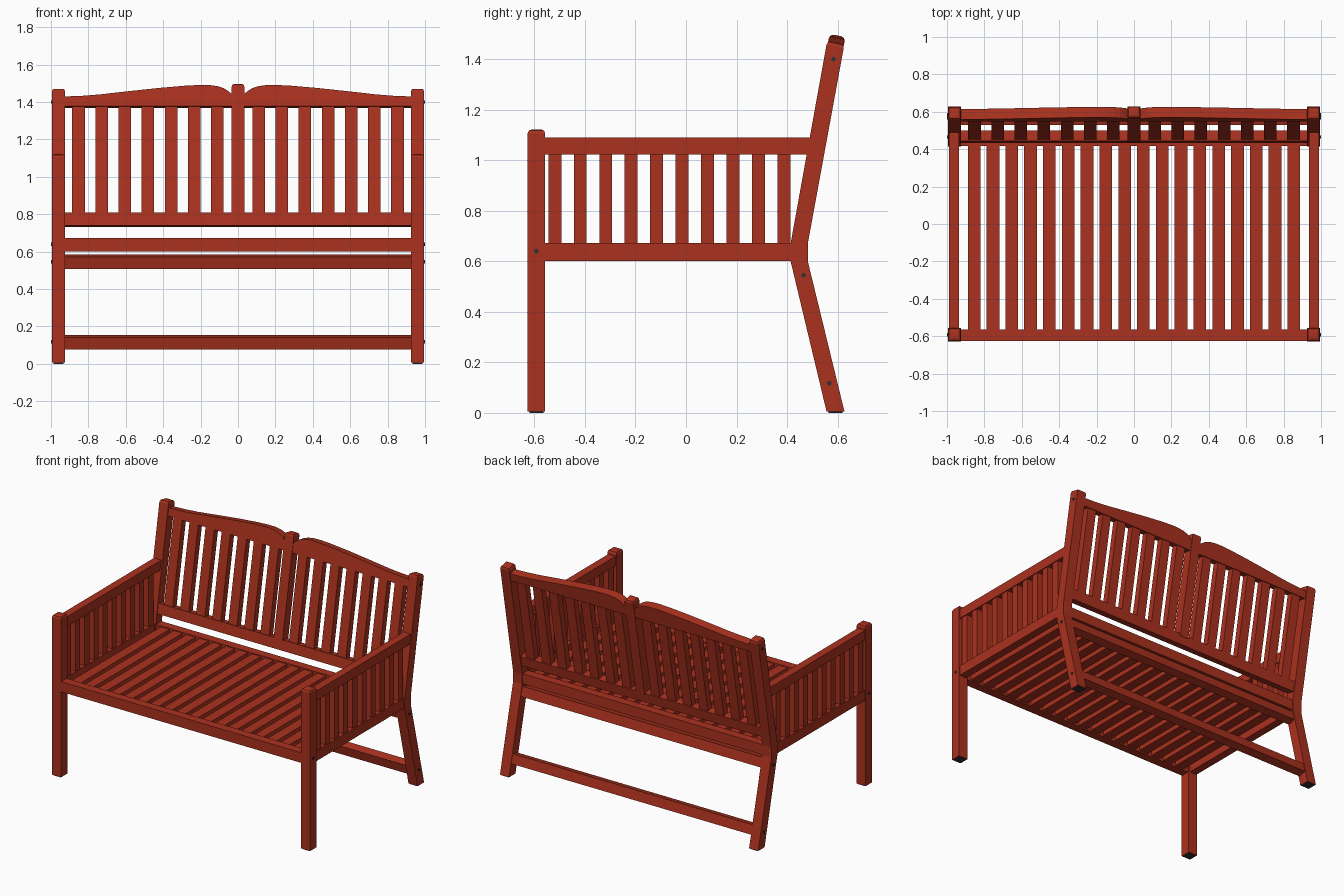
import bpy, bmesh, math
from mathutils import Matrix, Vector

if "Cube" in bpy.data.objects:
    bpy.data.objects.remove(bpy.data.objects["Cube"])


def material(name, col):
    m = bpy.data.materials.new(name)
    m.diffuse_color = (*col, 1)
    m.use_nodes = True
    m.node_tree.nodes["Principled BSDF"].inputs["Base Color"].default_value = m.diffuse_color
    return m


WOOD = material("red stained wood", (0.40, 0.031, 0.013))
DARK = material("dark metal", (0.03, 0.03, 0.035))
BACK = -math.atan(0.184)    # lean of the backrest
LOW = math.atan(0.244)      # splay of the lower rear legs


def back_y(z):
    # centre line of the bent rear leg
    if z > 0.67:
        return 0.448 + 0.184 * (z - 0.67)
    return 0.448 + 0.244 * max(0, 0.60 - z)


def finish(name, bm, mat=WOOD):
    bmesh.ops.recalc_face_normals(bm, faces=bm.faces)
    me = bpy.data.meshes.new(name)
    bm.to_mesh(me)
    bm.free()
    me.materials.append(mat)
    ob = bpy.data.objects.new(name, me)
    bpy.context.collection.objects.link(ob)
    return ob


def round_top(bm, width=0.017):
    top = max(bm.faces, key=lambda f: f.calc_center_median().z)
    bmesh.ops.bevel(bm, geom=list(top.edges), offset=width, segments=2,
                    profile=0.5, affect='EDGES')


def box(name, c, size, tilt=0, mat=WOOD, rounded=False):
    bm = bmesh.new()
    bmesh.ops.create_cube(bm, size=1, matrix=Matrix.Diagonal((*size, 1)))
    if rounded:
        round_top(bm)
    bm.transform(Matrix.Translation(c) @ Matrix.Rotation(tilt, 4, 'X'))
    return finish(name, bm, mat)


def prism(name, pts, offset, rounded=False):
    # extrude a flat outline along an offset vector
    bm = bmesh.new()
    f = bm.faces.new([bm.verts.new(p) for p in pts])
    r = bmesh.ops.extrude_face_region(bm, geom=[f])
    bmesh.ops.translate(bm, vec=offset,
                        verts=[v for v in r["geom"] if isinstance(v, bmesh.types.BMVert)])
    if rounded:
        round_top(bm)
    return finish(name, bm)


def bolt(x, y, z):
    bm = bmesh.new()
    bmesh.ops.create_cone(bm, cap_ends=True, segments=12, radius1=0.009, radius2=0.009, depth=0.02,
                          matrix=Matrix.Translation((x, y, z)) @ Matrix.Rotation(math.pi / 2, 4, 'Y'))
    finish("bolt", bm, DARK)


rear_profile = [(0.556, 0.006), (0.627, 0.006), (0.482, 0.60), (0.482, 0.67),
                (0.627, 1.460), (0.559, 1.474), (0.414, 0.67), (0.414, 0.60)]

for s in (-1, 1):
    # legs and feet
    box("front_leg", (s * 0.96, -0.592, 0.564), (0.07, 0.07, 1.116), rounded=True)
    prism("rear_leg", [(s * 0.96 - 0.035, y, z) for y, z in rear_profile], (0.07, 0, 0), True)
    box("front_foot_pad", (s * 0.96, -0.592, 0.005), (0.055, 0.055, 0.010), mat=DARK)
    box("rear_foot_pad", (s * 0.96, 0.592, 0.005), (0.055, 0.055, 0.010), mat=DARK)
    # arm side panel
    box("armrest", (s * 0.9625, -0.025, 1.057), (0.055, 1.08, 0.067))
    box("side_seat_rail", (s * 0.9625, -0.07, 0.637), (0.055, 1.0, 0.07))
    for i in range(10):
        box("side_slat", (s * 0.9625, -0.519 + 0.1007 * i, 0.847), (0.042, 0.051, 0.37))
    # seat slats
    for i in range(9):
        box("seat_slat", (s * (0.05 + 0.1006 * i), -0.07, 0.637), (0.068, 1.0, 0.056))
    # back slats
    for i in range(7):
        z = 1.09
        box("back_slat", (s * (0.11 + 0.1238 * i), back_y(z), z), (0.067, 0.044, 0.60), BACK)
    # bolts
    for y, z in ((-0.592, 0.64), (0.465, 0.545), (0.567, 0.117), (0.584, 1.40)):
        bolt(s * 0.99, y, z)
    # curved top rail half
    outline = [(0.93, 1.372), (0.93, 1.424), (0.83, 1.428), (0.74, 1.435), (0.58, 1.453), (0.42, 1.470),
               (0.28, 1.482), (0.20, 1.486), (0.15, 1.485), (0.107, 1.479), (0.075, 1.468),
               (0.052, 1.453), (0.03, 1.435), (0.03, 1.372)]
    n = Vector((0, math.cos(BACK), math.sin(BACK))) * 0.057
    prism("top_rail", [Vector((s * x, back_y(z), z)) - n / 2 for x, z in outline], n)

# long rails
box("front_seat_rail", (0, -0.595, 0.636), (1.87, 0.06, 0.071))
box("rear_seat_rail", (0, 0.448, 0.636), (1.87, 0.06, 0.071))
box("lower_back_rail", (0, back_y(0.770), 0.770), (1.87, 0.057, 0.07), BACK)
box("rear_apron_rail", (0, back_y(0.545), 0.545), (1.87, 0.057, 0.067), LOW)
box("rear_stretcher", (0, back_y(0.116), 0.116), (1.87, 0.057, 0.066), LOW)

# centre post of the backrest
box("centre_post", (0, back_y(1.142), 1.142), (0.068, 0.064, 0.715), BACK, rounded=True)
